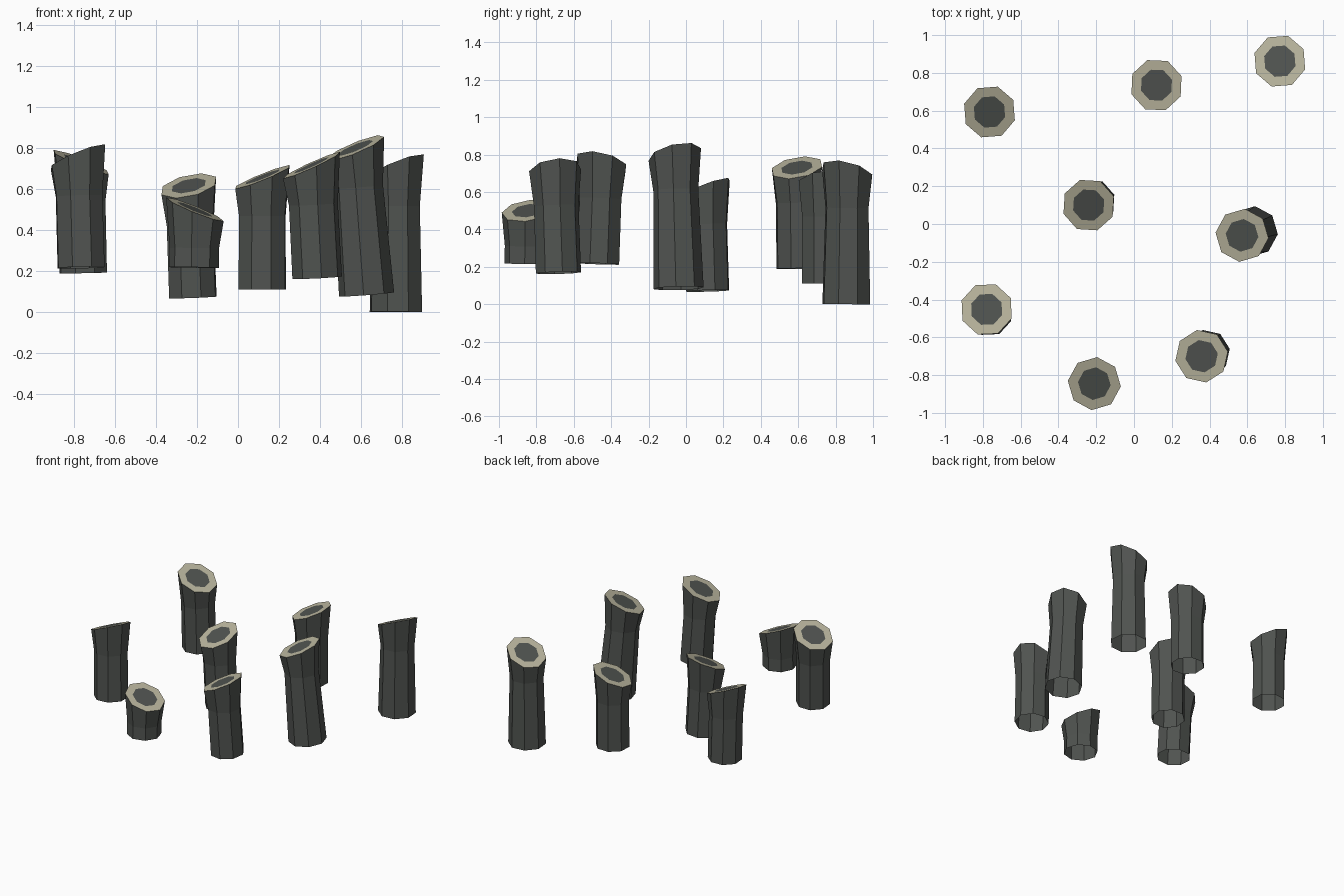
import bpy, bmesh, math

if "Cube" in bpy.data.objects:
    bpy.data.objects.remove(bpy.data.objects["Cube"])


def make_material(name, rgb):
    m = bpy.data.materials.new(name)
    m.diffuse_color = (*rgb, 1.0)
    m.use_nodes = True
    m.node_tree.nodes["Principled BSDF"].inputs["Base Color"].default_value = m.diffuse_color
    return m


BARK = make_material("dark_grey_bark", (0.080, 0.087, 0.080))
CUT = make_material("pale_cut_rim", (0.480, 0.456, 0.335))
SIDES = 8


def post(name, base, top, slope, phase):
    """Flared eight-sided post: open foot, slanted top with pale rim and dark core."""
    bx, by, bz = base
    tx, ty, tz = top
    height = tz - bz
    lean = ((tx - bx) / height, (ty - by) / height)
    foot_r = 0.122 + max(0.0, height - 0.54) * 0.075
    waist_z = max(tz - 0.19, bz + 0.05)
    bm = bmesh.new()

    def ring(z, r, sx, sy):
        # centre slides along the leaning axis; slope tilts the ring
        cx, cy = bx + lean[0] * (z - bz), by + lean[1] * (z - bz)
        vs = []
        for i in range(SIDES):
            a = math.radians(phase + 360 * i / SIDES)
            dx, dy = r * math.cos(a), r * math.sin(a)
            vs.append(bm.verts.new((cx + dx, cy + dy, z + sx * dx + sy * dy)))
        return vs

    rings = [
        ring(bz, foot_r, -lean[0], -lean[1]),
        ring(waist_z, 0.121, -lean[0], -lean[1]),
        ring(tz, 0.141, *slope),
        ring(tz, 0.087, *slope),
    ]
    for level, (lo, hi) in enumerate(zip(rings, rings[1:])):
        for i in range(SIDES):
            j = (i + 1) % SIDES
            f = bm.faces.new((lo[i], lo[j], hi[j], hi[i]))
            f.material_index = 1 if level == 2 else 0
    bm.faces.new(rings[-1])

    me = bpy.data.meshes.new(name)
    bm.to_mesh(me)
    bm.free()
    me.materials.append(BARK)
    me.materials.append(CUT)
    ob = bpy.data.objects.new(name, me)
    bpy.context.collection.objects.link(ob)


# name, foot centre, top centre, slope of the cut (dz/dx, dz/dy), rotation
post("post_back_left", (-0.755, 0.60, 0.19), (-0.765, 0.593, 0.73), (-0.40, 0.15), 27)
post("post_back_middle", (0.118, 0.735, 0.11), (0.119, 0.735, 0.658), (0.40, 0.12), 20)
post("post_back_right", (0.77, 0.857, 0.0), (0.772, 0.862, 0.705), (0.40, -0.22), 27)
post("post_centre", (-0.22, 0.115, 0.071), (-0.24, 0.10, 0.615), (0.20, 0.38), 19)
post("post_middle_right", (0.627, -0.04, 0.085), (0.572, -0.06, 0.80), (0.40, 0.20), 39)
post("post_front_left", (-0.765, -0.472, 0.216), (-0.78, -0.452, 0.755), (0.40, -0.20), 25)
post("post_front_middle", (-0.215, -0.85, 0.216), (-0.21, -0.845, 0.50), (-0.40, 0.12), 39)
post("post_front_right", (0.386, -0.682, 0.167), (0.358, -0.70, 0.715), (0.45, 0.11), 10)
